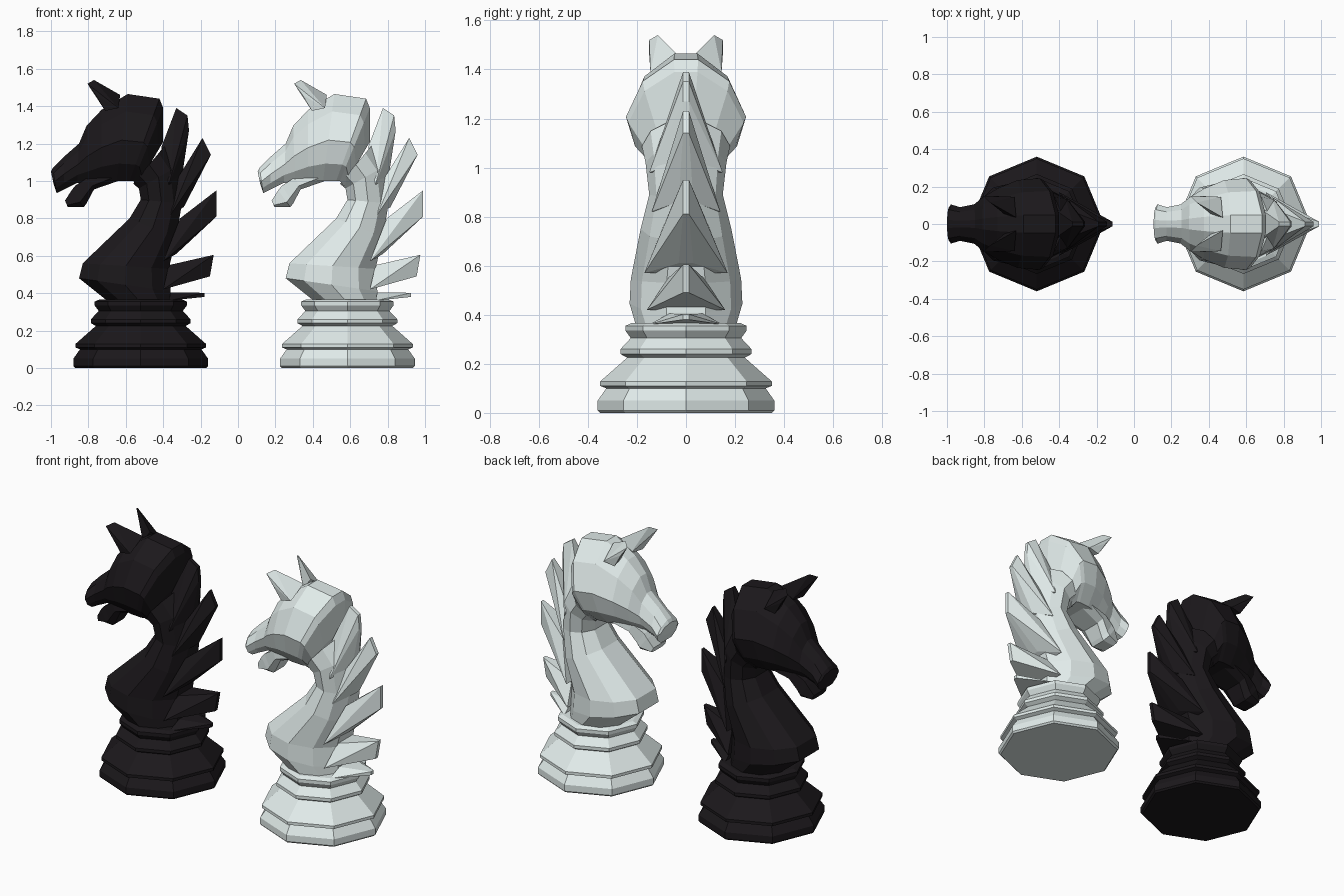
import bpy, bmesh, math

if "Cube" in bpy.data.objects:
    bpy.data.objects.remove(bpy.data.objects["Cube"])

AXIS = -0.52          # x of the dark piece's axis; profiles below are in its coordinates
OFFSET = 1.105        # distance between the two pieces


def material(name, rgb):
    m = bpy.data.materials.new(name)
    m.diffuse_color = (*rgb, 1)
    m.use_nodes = True
    m.node_tree.nodes["Principled BSDF"].inputs["Base Color"].default_value = m.diffuse_color
    return m


def finish(bm, name, dx, mat):
    bmesh.ops.recalc_face_normals(bm, faces=bm.faces)
    me = bpy.data.meshes.new(name)
    bm.to_mesh(me)
    bm.free()
    ob = bpy.data.objects.new(name, me)
    ob.location.x = dx
    me.materials.append(mat)
    bpy.context.collection.objects.link(ob)


def loft(rings):
    """Skin equal-length rings of points and cap both ends."""
    bm = bmesh.new()
    vs = [[bm.verts.new(p) for p in r] for r in rings]
    n = len(vs[0])
    for a, b in zip(vs, vs[1:]):
        for i in range(n):
            j = (i + 1) % n
            bm.faces.new((a[i], a[j], b[j], b[i]))
    bm.faces.new(vs[0])
    bm.faces.new(vs[-1])
    return bm


def hull(points):
    bm = bmesh.new()
    for p in points:
        bm.verts.new(p)
    res = bmesh.ops.convex_hull(bm, input=bm.verts)
    junk = [v for v in set(res["geom_interior"] + res["geom_unused"])
            if isinstance(v, bmesh.types.BMVert)]
    bmesh.ops.delete(bm, geom=junk, context='VERTS')
    return bm


def section(xi, zi, xo, zo, w, shape):
    """Symmetric ring between an inner and an outer profile point."""
    half = [(xi + (xo - xi) * t, w * f, zi + (zo - zi) * t) for t, f in shape]
    return half + [(x, -y, z) for x, y, z in reversed(half)]


# Turned octagonal base: radius, height
BASE = [(.35, 0), (.36, .01), (.36, .05), (.325, .10), (.35, .11), (.35, .128),
        (.24, .225), (.267, .24), (.267, .26), (.225, .305), (.247, .335),
        (.247, .355), (.22, .367)]

# Neck and head: inner x, z, outer x, z, half width
NECK = [(-.70, .36, -.36, .36, .205), (-.85, .48, -.36, .41, .23),
        (-.83, .56, -.37, .53, .225), (-.58, .80, -.33, .70, .185),
        (-.52, .90, -.30, .88, .15), (-.53, .96, -.32, 1.08, .165),
        (-.56, .985, -.39, 1.19, .18)]
HEAD = [(-.54, .97, -.40, 1.21, .17), (-.56, 1.0, -.40, 1.39, .235),
        (-.58, 1.0, -.42, 1.44, .245), (-.65, 1.0, -.59, 1.465, .235),
        (-.73, 1.0, -.73, 1.38, .19), (-.80, .99, -.81, 1.295, .145),
        (-.86, .99, -.85, 1.20, .105), (-.93, .955, -.93, 1.13, .09),
        (-.97, .935, -.99, 1.07, .105), (-.985, .98, -1.0, 1.05, .085)]
JAW = [(-.64, 1.0, -.68, 1.08, .13), (-.77, .955, -.80, 1.02, .10),
       (-.81, .88, -.87, .975, .085), (-.825, .86, -.89, .95, .085),
       (-.91, .86, -.925, .895, .07)]
NECK_SHAPE = [(0, .42), (.2, .85), (.5, 1), (.8, .8), (1, .35)]
HEAD_SHAPE = [(0, .5), (.2, .85), (.47, 1), (.8, .72), (1, .2)]
JAW_SHAPE = [(0, .6), (.3, 1), (1, .9)]

# Mane locks: (x, z) of tip points, upper root, lower root; lower root half width
LOCKS = [([(-.33, 1.39), (-.27, 1.35), (-.262, 1.27)], (-.41, 1.18), (-.37, .98), .15),
         ([(-.19, 1.23), (-.145, 1.14)], (-.32, 1.02), (-.36, .82), .14),
         ([(-.115, .95), (-.115, .81)], (-.31, .80), (-.40, .57), .17),
         ([(-.13, .605), (-.15, .49)], (-.37, .55), (-.40, .42), .16),
         ([(-.18, .402), (-.18, .38)], (-.36, .405), (-.37, .36), .15)]

# One ear: points on the +y side
EAR = [(-.805, .150, 1.52), (-.77, .115, 1.54), (-.76, .150, 1.46),
       (-.63, .035, 1.46), (-.71, .140, 1.375), (-.64, .145, 1.39),
       (-.69, .05, 1.38)]


def knight(tag, dx, mat):
    # base
    rings = [[(AXIS + r * math.cos(k * math.pi / 4), r * math.sin(k * math.pi / 4), z)
              for k in range(8)] for r, z in BASE]
    finish(loft(rings), tag + "_base", dx, mat)
    # neck, head and lower jaw
    for part, rows, shape in (("neck", NECK, NECK_SHAPE), ("head", HEAD, HEAD_SHAPE),
                              ("lower_jaw", JAW, JAW_SHAPE)):
        finish(loft([section(*r, shape) for r in rows]), tag + "_" + part, dx, mat)
    # mane locks
    for i, (tips, up, low, w) in enumerate(LOCKS):
        pts = []
        for s in (-1, 1):
            pts += [(x, s * .012, z) for x, z in tips]
            pts += [(up[0], s * w * .45, up[1]), (low[0], s * w, low[1]),
                    (low[0] + .07, s * .03, low[1] + .04)]
        finish(hull(pts), f"{tag}_mane_lock_{i + 1}", dx, mat)
    # ears
    for side, s in (("left", 1), ("right", -1)):
        finish(hull([(x, s * y, z) for x, y, z in EAR]), f"{tag}_ear_{side}", dx, mat)


knight("dark_knight", 0, material("dark", (.011, .009, .011)))
knight("light_knight", OFFSET, material("light", (.75, .83, .82)))
